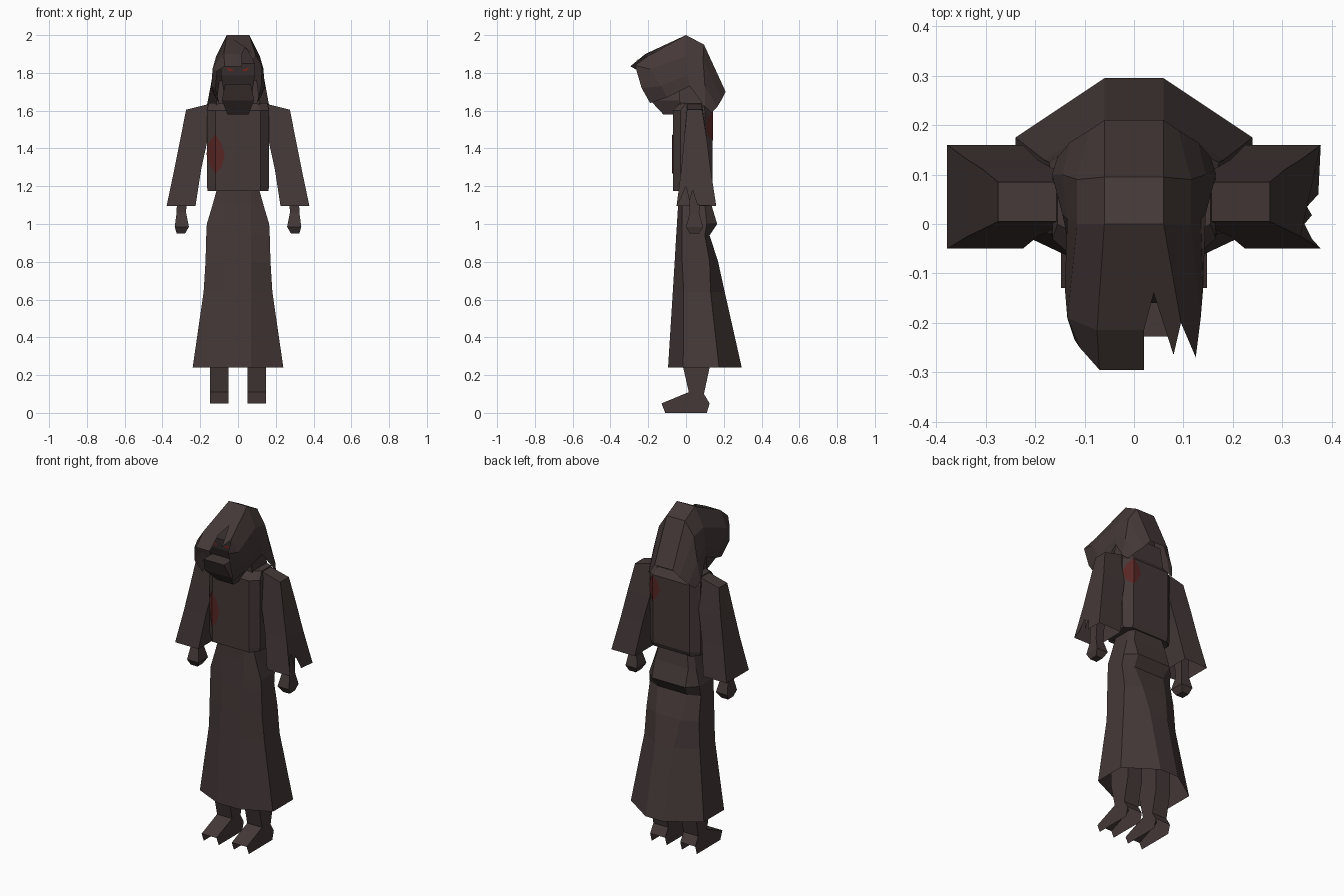
import bpy, bmesh, math

if "Cube" in bpy.data.objects:
    bpy.data.objects.remove(bpy.data.objects["Cube"])


def material(name, rgb):
    m = bpy.data.materials.new(name)
    m.diffuse_color = (*rgb, 1)
    m.use_nodes = True
    m.node_tree.nodes["Principled BSDF"].inputs["Base Color"].default_value = m.diffuse_color
    return m


CLOTH = material("dark brown cloth", (0.058, 0.040, 0.039))
SHADE = material("shadowed face", (0.036, 0.026, 0.026))
STAIN = material("dried red stain", (0.095, 0.020, 0.018))
EYE = material("dull red eyes", (0.17, 0.018, 0.012))


def finish(name, bm, mat):
    bmesh.ops.recalc_face_normals(bm, faces=bm.faces[:])
    me = bpy.data.meshes.new(name)
    bm.to_mesh(me)
    bm.free()
    me.materials.append(mat)
    ob = bpy.data.objects.new(name, me)
    bpy.context.collection.objects.link(ob)
    return ob


def loft(name, rings, mat=CLOTH, caps=(True, True), skip=None, extra=None):
    """Join closed rings; skip drops one (ring, side) quad, extra adds a torn panel there."""
    bm = bmesh.new()
    vs = [[bm.verts.new(p) for p in r] for r in rings]
    n = len(rings[0])
    for i in range(len(rings) - 1):
        for j in range(n):
            k = (j + 1) % n
            if (i, j) == skip:
                hem = [bm.verts.new(p) for p in extra]
                bm.faces.new([vs[i][k], vs[i][j], vs[i + 1][j], *hem, vs[i + 1][k]])
            else:
                bm.faces.new([vs[i][j], vs[i][k], vs[i + 1][k], vs[i + 1][j]])
    if caps[0]:
        bm.faces.new(vs[0])
    if caps[1]:
        bm.faces.new(vs[-1])
    return finish(name, bm, mat)


def box(x0, x1, y0, y1, z, z_out=None):
    """Rectangular ring; side 1 (second to third point) is the x1 side."""
    zo = z if z_out is None else z_out
    return [(x0, y0, z), (x1, y0, zo), (x1, y1, zo), (x0, y1, z)]


def octagon(z, xf, xs, xb, yf, y0, y1, yb):
    half = [(xf, yf), (xs, y0), (xs, y1), (xb, yb)]
    return [(x, y, z) for x, y in half] + [(-x, y, z) for x, y in reversed(half)]


# Skirt: flared robe with a tucked fold across the back
loft("robe_skirt", [
    octagon(0.24, 0.07, 0.24, 0.06, -0.095, -0.015, 0.175, 0.295),
    octagon(0.64, 0.07, 0.182, 0.06, -0.07, -0.012, 0.13, 0.205),
    octagon(0.80, 0.07, 0.172, 0.08, -0.06, -0.02, 0.125, 0.17),
    octagon(0.94, 0.07, 0.168, 0.10, -0.052, -0.02, 0.10, 0.125),
    octagon(1.00, 0.07, 0.165, 0.11, -0.048, -0.02, 0.11, 0.165),
    octagon(1.10, 0.07, 0.135, 0.11, -0.042, -0.02, 0.10, 0.135),
    octagon(1.19, 0.07, 0.11, 0.09, -0.04, -0.02, 0.09, 0.12)],
    caps=(False, True))

# Torso: chamfered block with sloping shoulders
loft("torso", [
    octagon(1.175, 0.12, 0.16, 0.12, -0.07, -0.03, 0.10, 0.13),
    octagon(1.20, 0.12, 0.165, 0.12, -0.07, -0.03, 0.10, 0.14),
    octagon(1.60, 0.12, 0.165, 0.12, -0.07, -0.03, 0.10, 0.14),
    octagon(1.64, 0.10, 0.155, 0.10, -0.03, 0.00, 0.09, 0.11)])


# Stains: thin plates folded round the torso's chamfered corners
def stain(name, cx, cz, rx, rz, y_flat, y_side):
    bm = bmesh.new()
    wobble = [1, 0.85, 1.05, 0.9, 1, 0.8, 1.05, 0.95]
    pts = []
    for i, w in enumerate(wobble):
        a = math.tau * i / len(wobble)
        x = max(-0.165, min(0.165, cx + rx * w * math.cos(a)))
        pts.append(bm.verts.new((x, 0, cz + rz * w * math.sin(a))))
    bm.faces.new(pts)
    bmesh.ops.bisect_plane(bm, geom=bm.verts[:] + bm.edges[:] + bm.faces[:],
                           plane_co=(math.copysign(0.12, cx), 0, 0), plane_no=(1, 0, 0))
    out = math.copysign(0.003, y_flat)
    for v in bm.verts:
        t = max(0, (abs(v.co.x) - 0.12) / 0.045)
        v.co.y = y_flat + (y_side - y_flat) * t + out
        v.co.x += math.copysign(0.002, cx) * t
    finish(name, bm, STAIN)


stain("front_stain", -0.12, 1.37, 0.05, 0.10, -0.07, -0.03)
stain("back_stain", 0.12, 1.52, 0.05, 0.075, 0.14, 0.10)

# Sleeves (the +x one has a torn hem), hands, legs with open-soled feet
TORN = [(0.36, -0.03, 1.13), (0.345, 0.0, 1.20), (0.36, 0.018, 1.12),
        (0.35, 0.035, 1.18), (0.373, 0.06, 1.10)]
FOOT = [(-0.02, 0.45), (-0.015, 0.24), (0.015, 0.11), (-0.13, 0.05), (-0.11, 0.0),
        (0.11, 0.0), (0.125, 0.05), (0.095, 0.10), (0.125, 0.24), (0.125, 0.45)]
for s, side in ((1, "right"), (-1, "left")):
    def flip(rings):
        return [[(s * x, y, z) for x, y, z in r] for r in rings]

    torn = s > 0
    loft(side + "_sleeve", flip([
        box(0.155, 0.275, 0.005, 0.085, 1.635, 1.605),
        box(0.16, 0.305, -0.01, 0.11, 1.45),
        box(0.195, 0.337, -0.025, 0.13, 1.29),
        box(0.225, 0.378, -0.05, 0.16, 1.095)]),
        caps=(True, False), skip=(2, 1) if torn else None, extra=TORN if torn else None)

    loft(side + "_hand", flip([
        box(0.265, 0.32, 0.01, 0.08, 1.25),
        box(0.275, 0.325, 0.02, 0.07, 1.06),
        box(0.26, 0.335, 0.0, 0.09, 0.985),
        box(0.28, 0.325, 0.02, 0.07, 0.95)]))

    bm = bmesh.new()
    inner = [bm.verts.new((s * 0.05, y, z)) for y, z in FOOT]
    outer = [bm.verts.new((s * 0.148, y, z)) for y, z in FOOT]
    bm.faces.new(inner)
    bm.faces.new(outer)
    for i in range(len(FOOT)):
        k = (i + 1) % len(FOOT)
        if FOOT[i][1] + FOOT[k][1] > 0.1:      # the sole stays open
            bm.faces.new([inner[i], inner[k], outer[k], outer[i]])
    finish(side + "_leg", bm, CLOTH)

    # Eye: thin slanted plate
    bm = bmesh.new()
    bm.faces.new([bm.verts.new((s * x, -0.164, z)) for x, z in
                  ((0.018, 1.812), (0.045, 1.808), (0.062, 1.826), (0.04, 1.824))])
    finish(side + "_eye", bm, EYE)

# Head, neck and chin wrap inside the hood
loft("head", [box(-0.07, 0.07, -0.12, 0.06, 1.66), box(-0.09, 0.09, -0.16, 0.07, 1.79),
              box(-0.09, 0.09, -0.16, 0.07, 1.85), box(-0.045, 0.045, -0.09, 0.05, 1.93)], SHADE)
loft("neck", [box(-0.12, 0.12, -0.03, 0.11, 1.60), box(-0.10, 0.10, -0.04, 0.10, 1.76)])
loft("chin_wrap", [box(-0.055, 0.055, -0.12, -0.06, 1.58), box(-0.085, 0.085, -0.19, -0.02, 1.655),
                   box(-0.068, 0.068, -0.228, 0.0, 1.74)])

# Hood: arches from front rim to back hem, each listed from crown to hem
ARCHES = [
    [(0.07, -0.295, 1.835), (0.11, -0.25, 1.81), (0.12, -0.235, 1.72), (0.10, -0.19, 1.64)],
    [(0.075, -0.215, 1.90), (0.135, -0.19, 1.82), (0.14, -0.13, 1.73), (0.12, -0.10, 1.67)],
    [(0.06, 0.0, 2.0), (0.115, 0.0, 1.89), (0.135, 0.01, 1.79), (0.145, 0.02, 1.73)],
    [(0.06, 0.095, 1.95), (0.115, 0.09, 1.87), (0.145, 0.10, 1.73), (0.166, 0.10, 1.62)],
    [(0.06, 0.21, 1.70), (0.09, 0.19, 1.66), (0.13, 0.165, 1.62), (0.155, 0.135, 1.59)]]
rows = [[(-x, y, z) for x, y, z in reversed(a)] + a for a in ARCHES]
rows[0][4] = (0.02, -0.295, 1.835)     # brow stops short on the torn side
rows[0][5] = (0.125, -0.27, 1.84)      # outer torn point
rows[1][4] = (0.095, -0.20, 1.89)
bm = bmesh.new()
v = [[bm.verts.new(p) for p in r] for r in rows]
for i in range(4):
    for j in range(7):
        if (i, j) not in ((0, 3), (0, 4), (1, 3)):
            bm.faces.new([v[i][j], v[i][j + 1], v[i + 1][j + 1], v[i + 1][j]])
edge, notch, spike = (bm.verts.new(p) for p in
                      ((0.02, -0.215, 1.90), (0.04, -0.14, 1.935), (0.08, -0.265, 1.865)))
bm.faces.new([v[0][3], v[0][4], edge, v[1][3]])
bm.faces.new([v[0][5], v[1][5], v[1][4]])
bm.faces.new([v[1][3], edge, notch, spike, v[1][4], v[2][4], v[2][3]])
finish("hood", bm, CLOTH)
